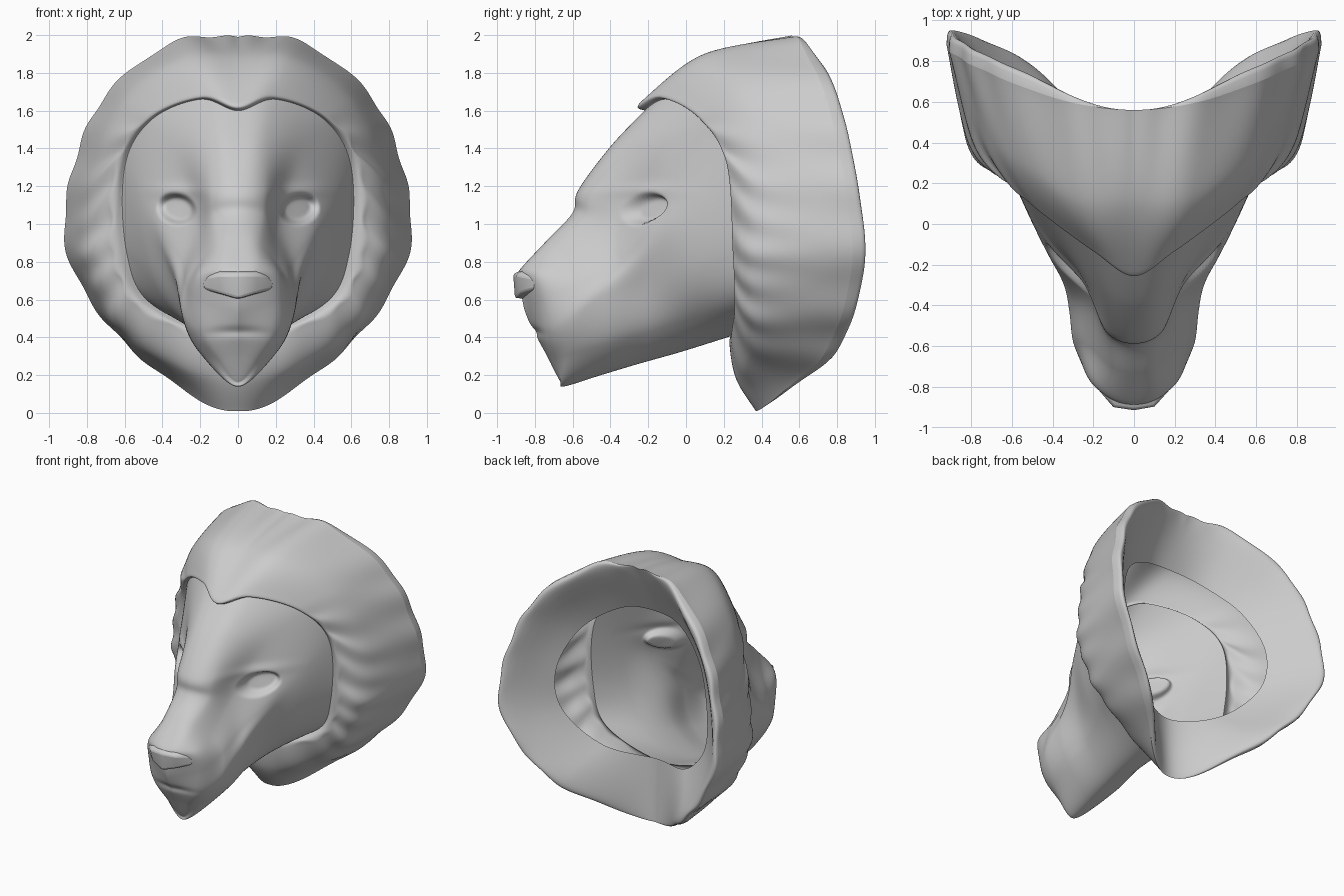
import bpy, bmesh, math
from mathutils import Vector

if "Cube" in bpy.data.objects:
    bpy.data.objects.remove(bpy.data.objects["Cube"])

clay = bpy.data.materials.new("grey clay")
clay.diffuse_color = (0.6, 0.6, 0.6, 1)
clay.use_nodes = True
clay.node_tree.nodes["Principled BSDF"].inputs["Base Color"].default_value = clay.diffuse_color

# Half rings run from the top centre, round the +x side, to the bottom centre.
FACE = [
    # border under the mane
    [(0, -.22, 1.60), (.2, -.10, 1.66), (.46, .09, 1.55), (.6, .235, 1.30), (.59, .265, .85), (.45, .29, .57), (0, .25, .41)],
    # forehead, cheek
    [(0, -.40, 1.41), (.15, -.34, 1.42), (.34, -.13, 1.36), (.495, 0, 1.08), (.46, .02, .74), (.31, .04, .50), (0, -.02, .325)],
    # brow, eyes
    [(0, -.57, 1.18), (.14, -.51, 1.17), (.25, -.28, 1.14), (.41, -.17, .97), (.335, -.21, .68), (.235, -.2, .43), (0, -.25, .26)],
    # bridge
    [(0, -.60, 1.06), (.13, -.55, 1.04), (.21, -.41, .96), (.295, -.37, .8), (.315, -.43, .62), (.235, -.42, .37), (0, -.45, .20)],
    # muzzle
    [(0, -.73, .92), (.11, -.70, .91), (.21, -.61, .8), (.275, -.58, .68), (.285, -.61, .5), (.19, -.61, .31), (0, -.645, .14)],
    # muzzle front edge
    [(0, -.87, .77), (.1, -.86, .76), (.19, -.80, .72), (.215, -.76, .6), (.185, -.74, .42), (.1, -.70, .28), (0, -.665, .165)],
    # front midline
    [(0, -.89, .73), (0, -.88, .69), (0, -.87, .62), (0, -.85, .53), (0, -.80, .42), (0, -.735, .30), (0, -.69, .21)],
]
MANE = [
    FACE[0],
    [(0, -.235, 1.65), (.2, -.125, 1.695), (.48, .08, 1.58), (.65, .225, 1.32), (.67, .255, .85), (.5, .26, .53), (0, .23, .37)],
    [(0, .1, 1.89), (.28, .12, 1.88), (.61, .32, 1.65), (.785, .41, 1.2), (.795, .39, .77), (.54, .38, .37), (0, .265, .18)],
    [(0, .56, 1.99), (.36, .61, 1.955), (.73, .75, 1.64), (.905, .85, 1.15), (.87, .875, .75), (.53, .725, .305), (0, .37, .01)],
]
FLAP = [(0, .4, 1.62), (.25, .43, 1.58), (.5, .55, 1.4), (.63, .65, 1.1), (.59, .63, .8), (.34, .5, .55), (0, .35, .48)]


def catmull(p, t):
    a, b, c, d = p
    return 0.5 * (2 * b + (c - a) * t + (2 * a - 5 * b + 4 * c - d) * t * t + (3 * b - a - 3 * c + d) * t ** 3)


def closed_ring(half, count):
    """Mirror a half ring and sample it as a smooth closed loop."""
    pts = [Vector(p) for p in half]
    pts += [Vector((-p.x, p.y, p.z)) for p in pts[-2:0:-1]]
    n, out = len(pts), []
    for i in range(count):
        k, t = divmod(i * n / count, 1)
        out.append(catmull([pts[(int(k) + j) % n] for j in (-1, 0, 1, 2)], t))
    return out


def loft(rings, steps):
    """Smooth open interpolation from the first ring to the last."""
    out, last = [], len(rings) - 1
    for s in range(last * steps + 1):
        k = min(s // steps, last - 1)
        t = s / steps - k
        idx = [max(0, min(last, k + j)) for j in (-1, 0, 1, 2)]
        out.append([catmull([rings[j][i] for j in idx], t) for i in range(len(rings[0]))])
    return out


def make_object(name, bm, angle):
    bmesh.ops.remove_doubles(bm, verts=bm.verts, dist=0.0005)
    mesh = bpy.data.meshes.new(name)
    bm.to_mesh(mesh)
    bm.free()
    mesh.materials.append(clay)
    ob = bpy.data.objects.new(name, mesh)
    bpy.context.collection.objects.link(ob)
    bpy.ops.object.select_all(action='DESELECT')
    ob.select_set(True)
    bpy.context.view_layer.objects.active = ob
    bpy.ops.object.shade_smooth_by_angle(angle=math.radians(angle))
    return ob


def skin(name, rings, flip=False, angle=60):
    bm = bmesh.new()
    grid = [[bm.verts.new(p) for p in r] for r in rings]
    n = len(rings[0])
    for a, b in zip(grid, grid[1:]):
        for i in range(n):
            j = (i + 1) % n
            f = (a[i], b[i], b[j], a[j])
            bm.faces.new(f[::-1] if flip else f)
    return make_object(name, bm, angle)


def smooth(lo, hi, v):
    t = max(0, min(1, (v - lo) / (hi - lo)))
    return t * t * (3 - 2 * t)


def bump(x, z, cx, cz, rx, rz):
    return math.exp(-((x - cx) / rx) ** 2 - ((z - cz) / rz) ** 2)


# Face: lofted head with hollow eye sockets, lids and a mouth crease
N = 240
face = loft([closed_ring(r, N) for r in FACE], 24)
for ring in face:
    for p in ring:
        side = 1 if p.x >= 0 else -1
        ax = abs(p.x)
        if p.y < 0.1 and p.z > 0.9:
            ex, ez = ax - 0.325, p.z - 1.08 - 0.1 * (ax - 0.325)
            d = math.hypot(ex / 0.105, ez / 0.085)
            push = 0.06 * (1 - smooth(0.6, 1.06, d)) - 0.015 * bump(ax, p.z, 0.32, 1.175, 0.13, 0.035)
            p.y += push * 0.95
            p.x -= side * push * 0.15
        if p.y < -0.6 and p.z < 0.6:
            p.y += 0.012 * bump(ax, p.z, 0, 0.43 - 0.3 * ax * ax, 0.14, 0.025)
skin("face", face)

# Nose: wedge with a flat top and a pointed lower edge
bm = bmesh.new()
for x, y, z in [(0, -.915, .735), (.1, -.90, .735), (.16, -.83, .725), (.195, -.79, .68), (.185, -.80, .655),
                (.1, -.875, .635), (0, -.905, .605), (0, -.82, .60), (0, -.80, .79), (.09, -.80, .78)]:
    for s in ((1, -1) if x else (1,)):
        bm.verts.new((s * x, y, z))
bmesh.ops.convex_hull(bm, input=bm.verts)
nose = make_object("nose", bm, 50)
bev = nose.modifiers.new("soft edges", 'BEVEL')
bev.width, bev.segments = 0.015, 3

# Mane: flared collar with shallow folds at the sides and below, and a wavy rim
mane = loft([closed_ring(r, N) for r in MANE], 16)
rows = len(mane) - 1
for r, ring in enumerate(mane):
    v = r / rows
    for i, p in enumerate(ring):
        th = min(i, N - i) / (N / 2) * math.pi
        out = Vector((p.x, 0, p.z - 1.0)).normalized()
        low = smooth(0.9, 1.6, th) * (1 - smooth(2.95, 3.14, th))
        fold = math.sin(26 * th + 1.3 * math.sin(3 * th)) + 0.5 * math.sin(15 * th + 4 * v)
        fade = smooth(0.15, 0.4, v) * (1 - smooth(0.45, 0.9, v))
        wave = math.sin(17 * th + math.sin(5 * th))
        p += out * (0.011 * low * fade * fold + 0.007 * smooth(0.6, 1, v) * wave)
skin("mane", mane, flip=True)

# Neck flap: band folded inward from the back rim of the mane, rounded at the rim
inner, plain = closed_ring(FLAP, N), closed_ring(MANE[-1], N)
flap = []
for t in (0, .01, .025, .05, .09, .14, .2, .3, .45, .6, .8, 1):
    keep = 1 - smooth(0, 0.3, t)
    lift = Vector((0, 0.10 * math.sin(math.pi * t ** 0.4) * (1 - 0.6 * t), 0))
    flap.append([(p.lerp(m, keep)).lerp(e, t) + lift * smooth(0, 0.6, abs(p.x))
                 for m, p, e in zip(mane[-1], plain, inner)])
skin("neck_flap", flap, flip=True)
